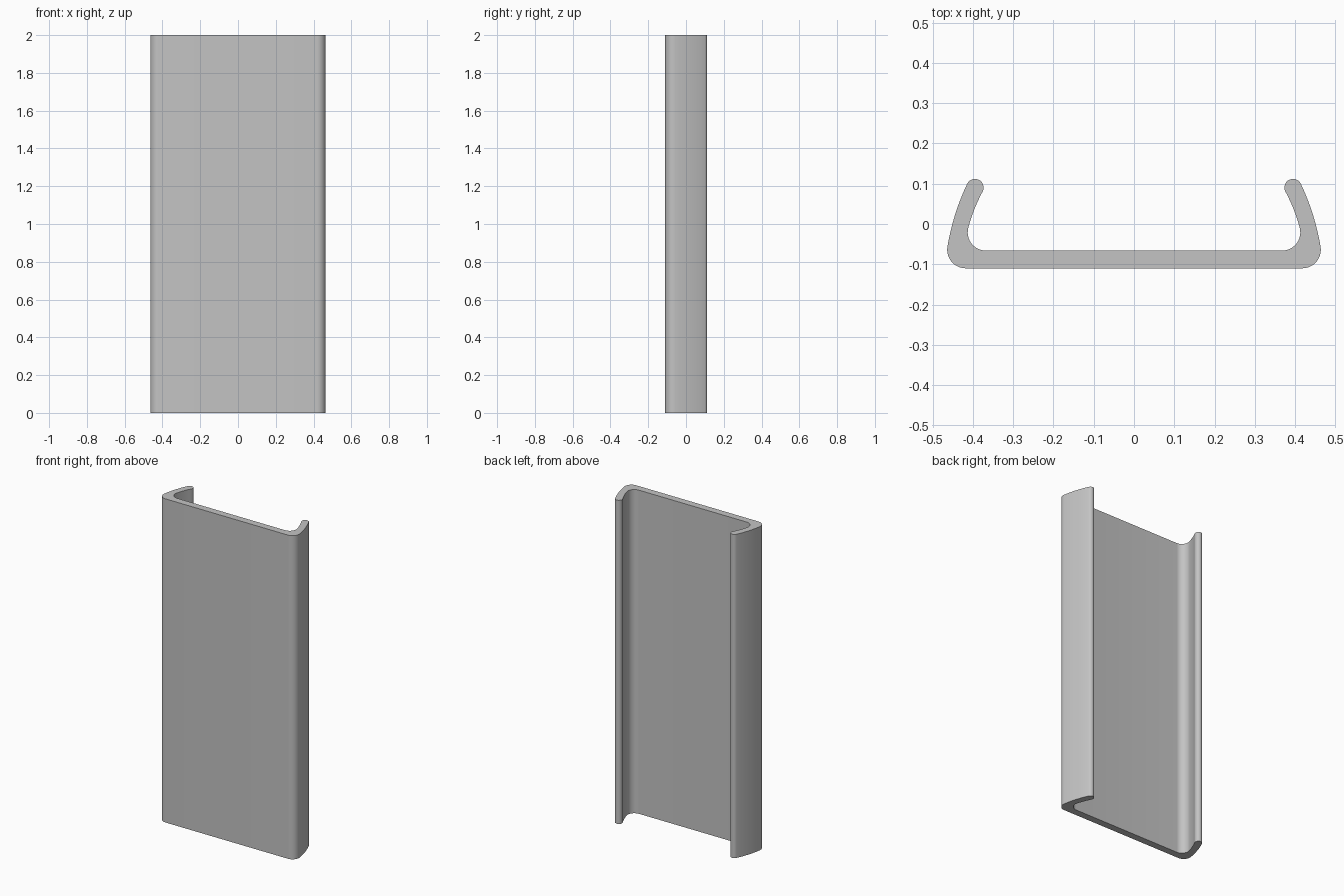
import bpy
import bmesh
from math import cos, sin, radians
from mathutils import Vector

cube = bpy.data.objects.get("Cube")
if cube:
    bpy.data.objects.remove(cube, do_unlink=True)

HEIGHT = 2.0


def arc(cx, cy, r, start, end, steps):
    """Points on a circular arc, angles in degrees."""
    angles = [radians(start + (end - start) * i / steps) for i in range(steps + 1)]
    return [Vector((cx + r * cos(a), cy + r * sin(a))) for a in angles]


def bowed(a, b, offset, steps=8):
    """Inner points of a gently bowed edge from a to b, bulging to its right."""
    d = (b - a).normalized()
    control = (a + b) / 2 + Vector((d.y, -d.x)) * offset
    ts = [i / steps for i in range(1, steps)]
    return [a * (1 - t) ** 2 + control * 2 * t * (1 - t) + b * t ** 2 for t in ts]


# Half profile: outer corner, bowed lip, rounded tip, inner corner
outer = arc(0.418, -0.064, 0.046, -90, 8, 12)
tip = arc(0.395, 0.0905, 0.0215, 24, 207, 14)
inner = arc(0.368, -0.021, 0.045, 15, -90, 12)
half = outer + bowed(outer[-1], tip[0], 0.0116)
half += tip + bowed(tip[-1], inner[0], -0.0057) + inner
profile = half + [Vector((-p.x, p.y)) for p in reversed(half)]

# Extrude the mirrored profile into the channel
bm = bmesh.new()
base = bm.faces.new([bm.verts.new((p.x, p.y, 0)) for p in profile])
result = bmesh.ops.extrude_face_region(bm, geom=[base], use_keep_orig=True)
top = [v for v in result["geom"] if isinstance(v, bmesh.types.BMVert)]
bmesh.ops.translate(bm, verts=top, vec=(0, 0, HEIGHT))
bmesh.ops.recalc_face_normals(bm, faces=bm.faces)
mesh = bpy.data.meshes.new("channel_panel")
bm.to_mesh(mesh)
bm.free()

panel = bpy.data.objects.new("channel_panel", mesh)
bpy.context.collection.objects.link(panel)

# Plain grey finish
grey = bpy.data.materials.new("light_grey")
grey.use_nodes = True
colour = (0.55, 0.55, 0.55, 1)
grey.diffuse_color = colour
for node in grey.node_tree.nodes:
    if node.type == "BSDF_PRINCIPLED":
        node.inputs["Base Color"].default_value = colour
mesh.materials.append(grey)

# Smooth walls with sharp end edges
bpy.ops.object.select_all(action="DESELECT")
panel.select_set(True)
bpy.context.view_layer.objects.active = panel
bpy.ops.object.shade_smooth_by_angle(angle=radians(30))
